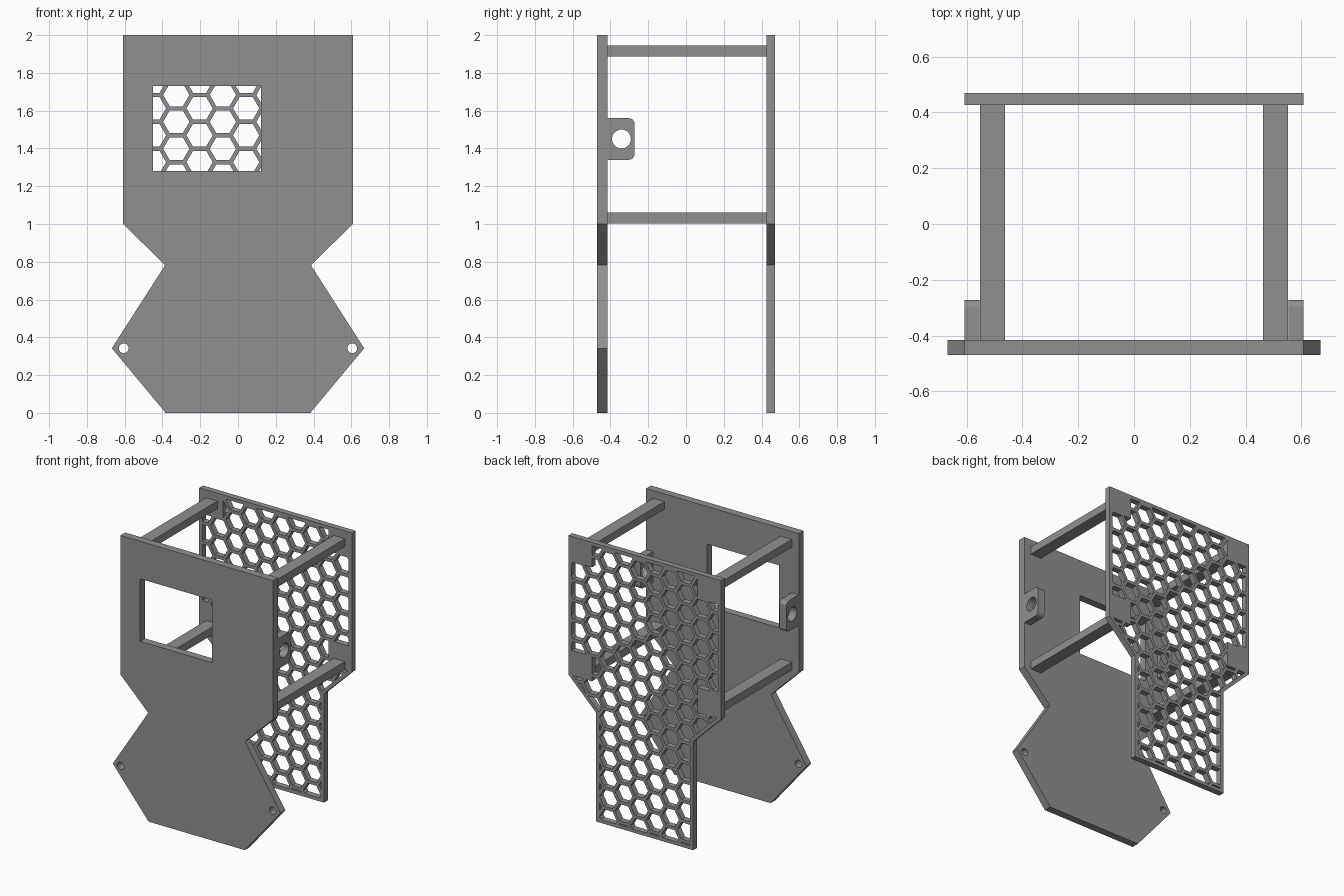
import bpy, bmesh, math

if "Cube" in bpy.data.objects:
    bpy.data.objects.remove(bpy.data.objects["Cube"])

grey = bpy.data.materials.new("grey plastic")
grey.diffuse_color = (0.28, 0.28, 0.28, 1)
grey.use_nodes = True
grey.node_tree.nodes["Principled BSDF"].inputs["Base Color"].default_value = grey.diffuse_color


def prism(name, loops, axis, a, b):
    """Extrude closed 2D loops from a to b along 'X' (points y,z) or 'Y' (points x,z)."""
    bm = bmesh.new()
    for pts in loops:
        rings = []
        for d in (a, b):
            rings.append([bm.verts.new((d, u, v) if axis == 'X' else (u, d, v)) for u, v in pts])
        bm.faces.new(rings[0])
        bm.faces.new(rings[1])
        n = len(pts)
        for i in range(n):
            j = (i + 1) % n
            bm.faces.new((rings[0][i], rings[0][j], rings[1][j], rings[1][i]))
    bmesh.ops.recalc_face_normals(bm, faces=bm.faces)
    me = bpy.data.meshes.new(name)
    bm.to_mesh(me)
    bm.free()
    me.materials.append(grey)
    ob = bpy.data.objects.new(name, me)
    bpy.context.collection.objects.link(ob)
    return ob


def boolean(ob, cutter, op):
    """Apply a boolean and discard the cutter."""
    mod = ob.modifiers.new("cut", 'BOOLEAN')
    mod.operation, mod.object, mod.solver = op, cutter, 'EXACT'
    dg = bpy.context.evaluated_depsgraph_get()
    me = bpy.data.meshes.new_from_object(ob.evaluated_get(dg))
    ob.modifiers.clear()
    ob.data = me
    bpy.data.objects.remove(cutter)


def ring(u, v, r, n, start=0.0):
    return [(u + r * math.cos(start + math.tau * i / n),
             v + r * math.sin(start + math.tau * i / n)) for i in range(n)]


def mirrored(half):
    """Close a right-hand half outline with its mirror image."""
    return half + [(-x, z) for x, z in reversed(half)]


# Front plate with window and two pin holes
front = prism("front_plate", [mirrored([(0.608, 2), (0.608, 1), (0.386, 0.782),
              (0.668, 0.342), (0.383, 0)])], 'Y', -0.47, -0.415)
window = [(-0.45, 1.28), (0.123, 1.28), (0.123, 1.73), (-0.45, 1.73)]
holes = [window] + [ring(s * 0.605, 0.342, 0.026, 24) for s in (-1, 1)]
boolean(front, prism("front_cutter", holes, 'Y', -0.6, -0.3), 'DIFFERENCE')

# Back plate outline
back = prism("back_plate", [mirrored([(0.608, 2), (0.608, 1), (0.386, 0.782),
             (0.386, 0)])], 'Y', 0.427, 0.47)

# Honeycomb openings, kept inside a rim and clear of the pads behind the bars
pitch = 0.1425
step = pitch * math.sqrt(3) / 2
cells = []
for c in range(-5, 6):
    for r in range(-12, 5):
        x = -0.08 + c * step
        z = 1.541 + (r + 0.5 * (c % 2)) * pitch
        cells.append(ring(x, z, 0.0695, 6))
comb = prism("comb_cutter", cells, 'Y', 0.35, 0.55)
area = mirrored([(0.42, 1.975), (0.42, 1.82), (0.583, 1.82), (0.583, 1.18), (0.42, 1.18),
                 (0.42, 1.0), (0.573, 1.0), (0.361, 0.793), (0.361, 0.025)])
boolean(comb, prism("comb_area", [area], 'Y', 0.38, 0.52), 'INTERSECT')
boolean(back, comb, 'DIFFERENCE')

for side, s in (("left", -1), ("right", 1)):
    # Bars joining the plates
    for level, z0, z1 in (("lower", 1.003, 1.06), ("upper", 1.888, 1.944)):
        x0, x1 = sorted((s * 0.463, s * 0.552))
        prism(f"{level}_bar_{side}", [[(x0, z0), (x1, z0), (x1, z1), (x0, z1)]],
              'Y', -0.415, 0.427)

    # Rounded side lug with a hole
    outline = [(-0.415, 1.34)]
    for zc, a0 in ((1.37, -90), (1.53, 0)):
        for i in range(7):
            a = math.radians(a0 + 15 * i)
            outline.append((-0.302 + 0.03 * math.cos(a), zc + 0.03 * math.sin(a)))
    outline.append((-0.415, 1.56))
    lug = prism(f"lug_{side}", [outline], 'X', s * 0.553, s * 0.608)
    boolean(lug, prism("lug_cutter", [ring(-0.342, 1.45, 0.05, 32)], 'X', s * 0.5, s * 0.7),
            'DIFFERENCE')
